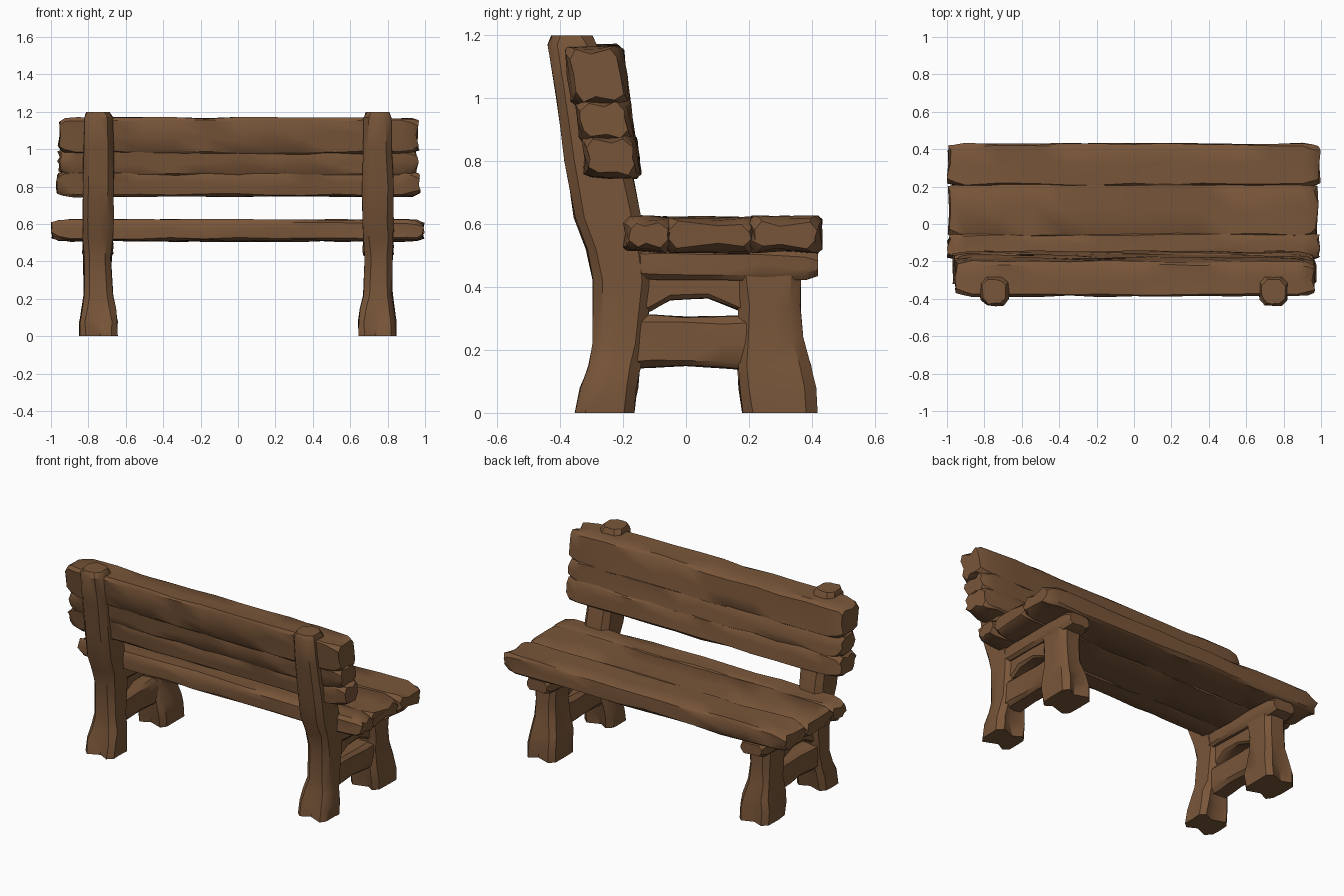
import bpy, bmesh, math, random

random.seed(7)

wood = bpy.data.materials.new("brown wood")
wood.diffuse_color = (0.19, 0.092, 0.041, 1.0)


def loft(name, axis, stations, jitter=0.006, side=1, shear=0.0, end_jitter=0.0):
    """Skin chamfered rectangles along an axis.
    station = (t, a0, a1, b0, b1, chamfer, groove); a, b are the other two axes in xyz order."""
    bm = bmesh.new()
    rings = []
    last = len(stations) - 1
    for i, (t, a0, a1, b0, b1, c, g) in enumerate(stations):
        am = (a0 + a1) / 2 + random.uniform(-0.12, 0.12) * (a1 - a0)
        bmid = (b0 + b1) / 2 + random.uniform(-0.12, 0.12) * (b1 - b0)
        pts = [(a0 + c, b0), (am, b0 + g), (a1 - c, b0), (a1, b0 + c),
               (a1, bmid), (a1, b1 - c), (a1 - c, b1), (am, b1 - g),
               (a0 + c, b1), (a0, b1 - c), (a0, bmid), (a0, b0 + c)]
        ring = []
        for a, b in pts:
            a += random.uniform(-jitter, jitter)
            b += random.uniform(-jitter, jitter)
            tt = t + (random.uniform(-end_jitter, end_jitter) if i in (0, last) else 0)
            co = [a, b]
            co.insert(axis, tt)
            co[1] -= shear * (co[2] - 0.95)
            co[0] *= side
            ring.append(bm.verts.new(co))
        rings.append(ring)
    for r, s in zip(rings, rings[1:]):
        for k in range(12):
            m = (k + 1) % 12
            bm.faces.new((r[k], r[m], s[m], s[k]))
    bm.faces.new(rings[0])
    bm.faces.new(rings[-1])
    bmesh.ops.recalc_face_normals(bm, faces=bm.faces)
    me = bpy.data.meshes.new(name)
    bm.to_mesh(me)
    bm.free()
    me.materials.append(wood)
    me.polygons.foreach_set("use_smooth", [True] * len(me.polygons))
    me.set_sharp_from_angle(angle=math.radians(38))
    ob = bpy.data.objects.new(name, me)
    bpy.context.collection.objects.link(ob)
    return ob


def plank(name, x0, x1, y0, y1, z0, z1, shear=0.0, jitter=0.006):
    """Long rough board with worn, tapered ends."""
    st = []
    n = 10
    for i in range(n + 1):
        f = i / n
        x = x0 + 0.09 + (x1 - x0 - 0.18) * f
        st.append((x, y0, y1, z0, z1, 0.014, 0.0))
    e = 0.016
    near = (y0 + e / 2, y1 - e / 2, z0 + 0.004, z1 - 0.004, 0.02, 0.004)
    tip = (y0 + e, y1 - e, z0 + e, z1 - e, 0.025, 0.008)
    st = [(x0, *tip), (x0 + 0.03, *near)] + st + [(x1 - 0.03, *near), (x1, *tip)]
    return loft(name, 0, st, jitter, shear=shear, end_jitter=0.012)


# Seat boards, touching in the middle and split at the ends
plank("seat_board_rear", -0.99, 0.99, -0.195, -0.045, 0.51, 0.622)
plank("seat_board_middle", -0.985, 0.975, -0.07, 0.22, 0.51, 0.62)
plank("seat_board_front", -0.99, 0.99, 0.2, 0.43, 0.51, 0.622)

# Leaning backrest boards
plank("back_board_lower", -0.965, 0.965, -0.345, -0.17, 0.745, 0.885, 0.13)
plank("back_board_middle", -0.955, 0.955, -0.35, -0.175, 0.86, 1.0, 0.13)
plank("back_board_upper", -0.955, 0.96, -0.36, -0.175, 0.975, 1.167, 0.13)

for side, label in ((-1, "left"), (1, "right")):
    # Rear leg continuing up as the backrest post
    loft(label + "_rear_post", 2, [
        (0.00, 0.645, 0.845, -0.35, -0.165, 0.03, 0.03),
        (0.08, 0.645, 0.845, -0.335, -0.155, 0.03, 0.022),
        (0.15, 0.655, 0.835, -0.31, -0.145, 0.03, 0.01),
        (0.22, 0.67, 0.825, -0.295, -0.13, 0.03, 0.0),
        (0.42, 0.68, 0.825, -0.293, -0.11, 0.03, 0.0),
        (0.52, 0.67, 0.83, -0.315, -0.125, 0.03, 0.0),
        (0.62, 0.667, 0.83, -0.353, -0.145, 0.03, 0.0),
        (0.80, 0.665, 0.83, -0.383, -0.18, 0.03, 0.0),
        (1.00, 0.665, 0.825, -0.413, -0.24, 0.03, 0.0),
        (1.17, 0.67, 0.82, -0.437, -0.285, 0.03, 0.0),
        (1.198, 0.685, 0.81, -0.425, -0.30, 0.03, 0.0)], 0.004, side)
    # Front leg with a flared, split foot
    loft(label + "_front_leg", 2, [
        (0.00, 0.645, 0.845, 0.18, 0.415, 0.03, 0.03),
        (0.08, 0.645, 0.845, 0.17, 0.41, 0.03, 0.022),
        (0.15, 0.655, 0.835, 0.165, 0.395, 0.03, 0.01),
        (0.24, 0.675, 0.825, 0.17, 0.37, 0.03, 0.0),
        (0.34, 0.68, 0.825, 0.168, 0.362, 0.03, 0.0),
        (0.45, 0.675, 0.825, 0.16, 0.362, 0.03, 0.0)], 0.004, side)
    # Beam carrying the seat, poking out past the front leg
    loft(label + "_seat_beam", 1, [
        (-0.22, 0.68, 0.82, 0.43, 0.52, 0.015, 0.0),
        (-0.08, 0.67, 0.83, 0.425, 0.52, 0.015, 0.0),
        (0.08, 0.67, 0.83, 0.425, 0.52, 0.015, 0.0),
        (0.24, 0.67, 0.83, 0.422, 0.52, 0.015, 0.0),
        (0.38, 0.667, 0.833, 0.425, 0.515, 0.02, 0.0),
        (0.42, 0.68, 0.82, 0.438, 0.505, 0.02, 0.0)], 0.004, side)
    # Arched brace under the beam
    loft(label + "_arched_brace", 1, [
        (-0.20, 0.70, 0.805, 0.29, 0.45, 0.012, 0.0),
        (-0.11, 0.70, 0.805, 0.325, 0.45, 0.012, 0.0),
        (-0.05, 0.70, 0.805, 0.36, 0.45, 0.012, 0.0),
        (0.07, 0.70, 0.805, 0.365, 0.45, 0.012, 0.0),
        (0.17, 0.70, 0.805, 0.325, 0.45, 0.012, 0.0),
        (0.24, 0.70, 0.805, 0.30, 0.45, 0.012, 0.0)], 0.003, side)
    # Lower rail joining the two legs
    loft(label + "_lower_rail", 1, [
        (-0.22, 0.69, 0.815, 0.14, 0.31, 0.02, 0.0),
        (-0.11, 0.69, 0.815, 0.146, 0.31, 0.02, 0.0),
        (0.00, 0.69, 0.81, 0.15, 0.305, 0.02, 0.0),
        (0.12, 0.69, 0.815, 0.143, 0.305, 0.02, 0.0),
        (0.25, 0.69, 0.815, 0.135, 0.31, 0.02, 0.0)], 0.004, side)

# Keep the feet flat on the ground
for ob in bpy.data.objects:
    if ob.name.endswith(("rear_post", "front_leg")):
        for v in ob.data.vertices:
            v.co.z = max(v.co.z, 0.0)
